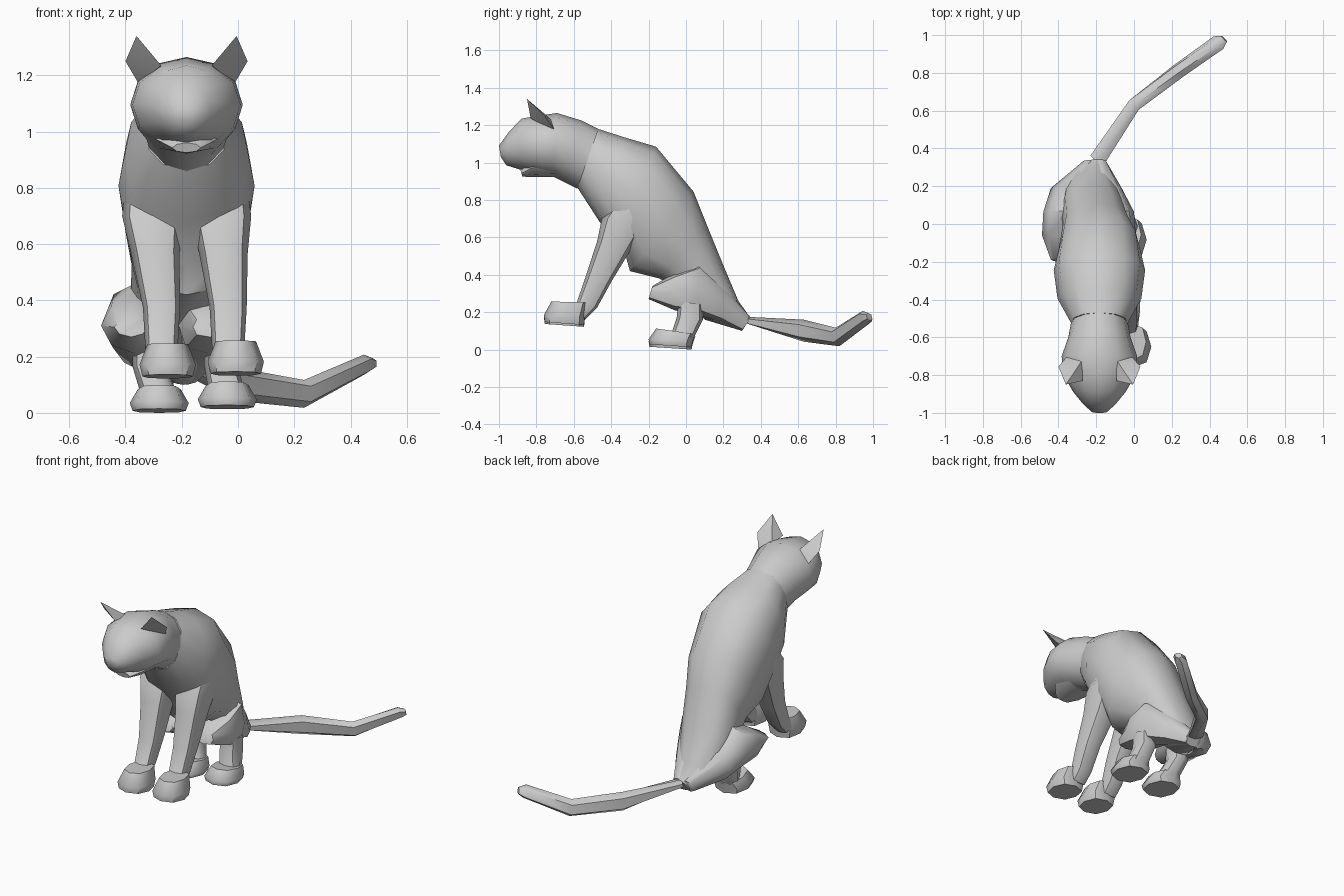
import bpy, bmesh
from math import sin, cos, pi, copysign, radians
from mathutils import Vector

if "Cube" in bpy.data.objects:
    bpy.data.objects.remove(bpy.data.objects["Cube"])

MID = -0.183  # the body's centre line in x


def finish(bm, name):
    bmesh.ops.recalc_face_normals(bm, faces=bm.faces)
    me = bpy.data.meshes.new(name)
    bm.to_mesh(me)
    bm.free()
    ob = bpy.data.objects.new(name, me)
    bpy.context.collection.objects.link(ob)
    bpy.ops.object.select_all(action='DESELECT')
    ob.select_set(True)
    bpy.context.view_layer.objects.active = ob
    bpy.ops.object.shade_smooth_by_angle(angle=radians(50))
    return ob


def loft(name, sections, n=10, box=0.85, yaw=0):
    """Skin rings; each is (centre x, half width, y1, z1, y2, z2) across two profile points."""
    bm = bmesh.new()
    side = Vector((cos(yaw), -sin(yaw), 0))
    rings = []
    for cx, hw, y1, z1, y2, z2 in sections:
        a, b = Vector((cx, y1, z1)), Vector((cx, y2, z2))
        ring = []
        for i in range(n):
            c, s = cos(2 * pi * i / n), sin(2 * pi * i / n)
            c, s = (0 if abs(v) < 1e-6 else copysign(abs(v) ** box, v) for v in (c, s))
            ring.append(bm.verts.new((a + b) / 2 + (a - b) / 2 * c + side * hw * s))
        rings.append(ring)
    for r, q in zip(rings, rings[1:]):
        for i in range(n):
            j = (i + 1) % n
            bm.faces.new((r[i], r[j], q[j], q[i]))
    bm.faces.new(rings[0])
    bm.faces.new(rings[-1])
    return finish(bm, name)


# Torso from neck to rump, the rump shifted towards the left hip
loft("torso", [
    (MID, .15, -.47, 1.18, -.58, .865),
    (MID, .222, -.33, 1.135, -.46, .68),
    (MID, .242, -.16, 1.085, -.33, .53),
    (MID, .215, .04, .845, -.30, .42),
    (MID - .015, .18, .11, .67, -.14, .38),
    (MID - .035, .165, .20, .45, -.04, .30),
    (MID - .05, .135, .28, .26, .10, .16),
    (MID - .01, .05, .345, .17, .30, .10)], n=12)

# Head and lower jaw
loft("head", [
    (MID, .04, -1.0, 1.09, -.99, 1.03),
    (MID, .085, -.95, 1.16, -.96, .985),
    (MID, .14, -.88, 1.235, -.895, .965),
    (MID, .192, -.79, 1.25, -.80, .94),
    (MID, .20, -.69, 1.265, -.71, .925),
    (MID, .165, -.56, 1.225, -.64, .89),
    (MID, .15, -.46, 1.175, -.58, .86)], n=12, box=1.0)
loft("lower_jaw", [
    (MID, .05, -.885, .96, -.875, .925),
    (MID, .105, -.83, 1.02, -.82, .922),
    (MID, .14, -.68, 1.05, -.68, .922)], n=8, box=1)

# Ears: tilted pyramids, one per side
for side, label in ((-1, "left"), (1, "right")):
    bm = bmesh.new()
    tip, outer, front, back, low = [bm.verts.new((MID + side * x, y, z)) for x, y, z in (
        (.178, -.85, 1.34), (.217, -.755, 1.25), (.09, -.83, 1.235),
        (.09, -.72, 1.23), (.17, -.70, 1.17))]
    for f in ((tip, outer, front), (tip, front, back), (tip, back, outer),
              (outer, low, front), (outer, back, low), (front, low, back)):
        bm.faces.new(f)
    finish(bm, label + "_ear")


# Legs: shaft plus a flat-soled paw
def paw(name, cx, hw, front, back, z, h, rear_h):
    loft(name, [
        (cx, hw * .9, front + .005, z + .015, back, z),
        (cx, hw, front, z + h * .42, back + .005, z + rear_h * .4),
        (cx, hw * .72, front + .04, z + h, back + .02, z + rear_h)], n=8)


for label, top, ankle, foot, z in (("left", -.305, -.272, -.25, .122),
                                   ("right", -.06, -.035, -.008, .132)):
    loft(label + "_front_leg", [
        (top, .095, -.36, .82, -.22, .77),
        (top, .107, -.45, .70, -.19, .70),
        ((top * 2 + ankle) / 3, .086, -.475, .58, -.285, .55),
        (ankle, .066, -.54, .38, -.395, .37),
        (ankle, .058, -.585, .25, -.475, .225),
        (ankle, .055, -.62, .21, -.54, .16)], n=8, box=.8)
    paw(label + "_front_paw", foot, .10, -.76, -.545, z, .125, .12)

for label, shank, foot, z in (("left", -.315, -.28, 0), ("right", -.06, -.038, .013)):
    loft(label + "_rear_shank", [
        (shank, .06, -.04, .26, .09, .24),
        (shank, .06, -.05, .17, .09, .16),
        (foot, .065, -.08, .08, .035, .05)], n=8)
    paw(label + "_rear_paw", foot, .105, -.20, .03, z, .10, .07)

# Thighs: the left splays out, the right stays tucked in
for label, box, cxs, hws in (
        ("left", 1.05, (-.38, -.365, -.355, -.325, -.24), (.06, .122, .125, .115, .04)),
        ("right", .72, (-.10, -.10, -.11, -.15, -.18), (.06, .11, .11, .085, .04))):
    prof = ((-.18, .34, -.20, .27), (-.06, .41, -.06, .21), (.07, .465, .06, .185),
            (.20, .34, .18, .15), (.34, .18, .30, .10))
    loft(label + "_thigh", [(c, h, *p) for c, h, p in zip(cxs, hws, prof)], n=8, box=box)

# Tail
loft("tail", [
    (-.20, .05, .33, .175, .33, .14),
    (.00, .04, .63, .16, .63, .042),
    (.235, .04, .80, .117, .82, .018),
    (.447, .04, .945, .207, .975, .135),
    (.478, .022, .975, .195, .985, .155)], n=6, yaw=radians(45))
